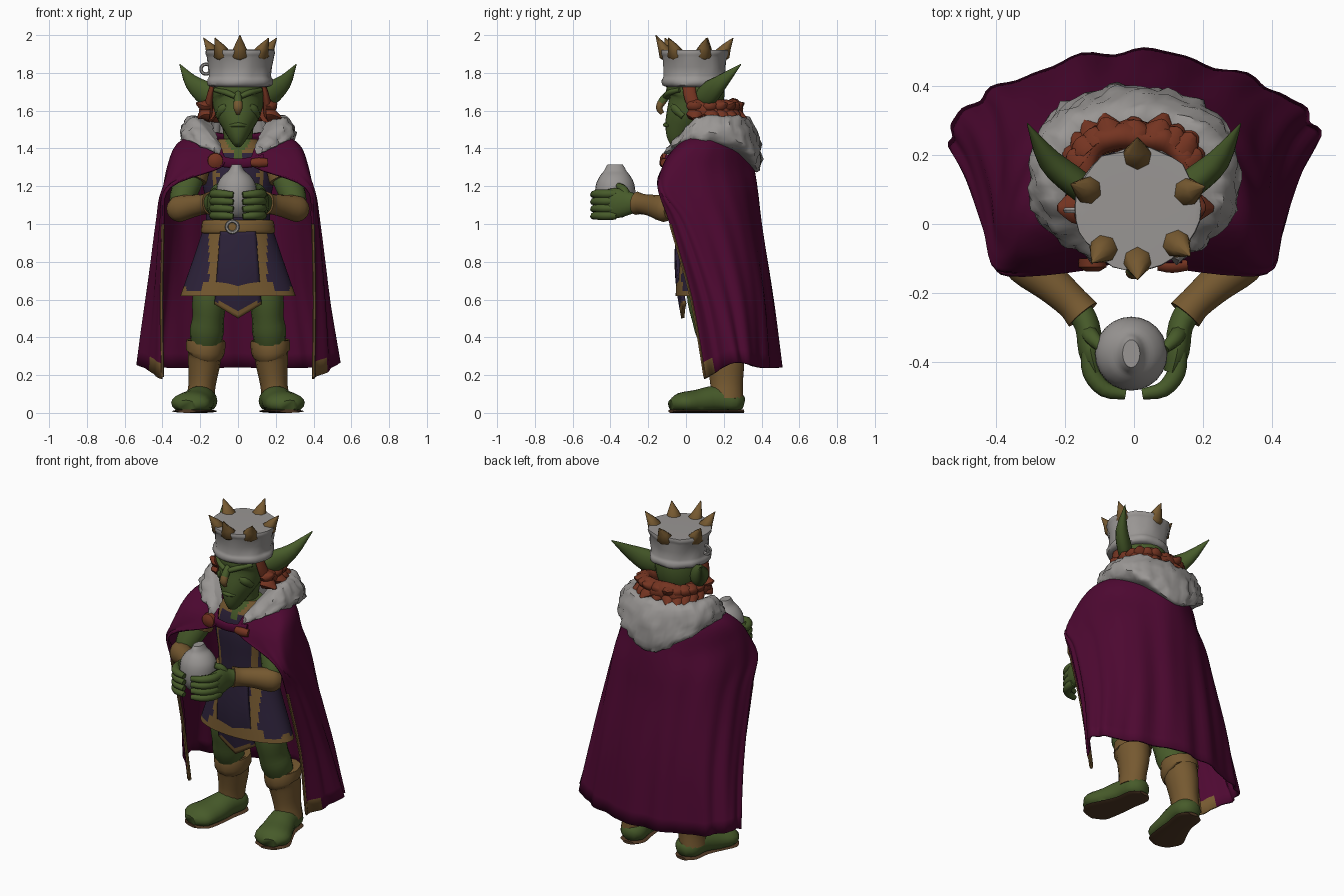
import bpy, bmesh, math, random
from mathutils import Vector, noise

random.seed(4)


def mat(name, r, g, b):
    m = bpy.data.materials.new(name)
    m.diffuse_color = (r, g, b, 1)
    return m


GREEN = mat("green skin", 0.063, 0.104, 0.023)
GOLD = mat("tan gold", 0.18, 0.10, 0.030)
WINE = mat("wine cloth", 0.075, 0.0025, 0.031)
GREY = mat("pale grey", 0.32, 0.305, 0.295)
RED = mat("rust red", 0.175, 0.034, 0.015)
INDIGO = mat("indigo cloth", 0.026, 0.016, 0.042)
BROWN = mat("dark sole", 0.08, 0.04, 0.018)


def spline(pts, steps):
    """Catmull-Rom samples through points of any dimension."""
    p = [Vector(q) for q in pts]
    p = [p[0] * 2 - p[1]] + p + [p[-1] * 2 - p[-2]]
    out = []
    for i in range(1, len(p) - 2):
        a, b, c, d = p[i - 1:i + 3]
        for k in range(steps):
            t = k / steps
            out.append(0.5 * (2 * b + (c - a) * t + (2 * a - 5 * b + 4 * c - d) * t * t
                              + (3 * b - a - 3 * c + d) * t ** 3))
    return out + [p[-2]]


def finish(bm, name, mats, rule=None, angle=50):
    bmesh.ops.recalc_face_normals(bm, faces=bm.faces)
    me = bpy.data.meshes.new(name)
    for m in mats:
        me.materials.append(m)
    if rule:
        for f in bm.faces:
            f.material_index = rule(f.calc_center_median())
    bm.to_mesh(me)
    bm.free()
    ob = bpy.data.objects.new(name, me)
    bpy.context.collection.objects.link(ob)
    me.shade_smooth()
    me.set_sharp_from_angle(angle=math.radians(angle))
    return ob


def tube(name, pts, mats, n=14, steps=3, ref=(1, 0, 0), floor=None, rule=None, rough=0):
    """Loft of elliptic rings along a path; each point is x, y, z, ru, rv."""
    xyz = spline([p[:3] for p in pts], steps)
    rad = spline([(p[3], p[4], 0) for p in pts], steps)
    bm, rings = bmesh.new(), []
    for i, c in enumerate(xyz):
        t = (xyz[min(i + 1, len(xyz) - 1)] - xyz[max(i - 1, 0)]).normalized()
        u = Vector(ref)
        u = (u - t * u.dot(t)).normalized()
        v = t.cross(u)
        ring = []
        for k in range(n):
            a = math.tau * k / n
            q = c + u * max(rad[i].x, .002) * math.cos(a) + v * max(rad[i].y, .002) * math.sin(a)
            q += (q - c).normalized() * rough * noise.noise(q * 14)
            if floor is not None:
                q.z = max(q.z, floor)
            ring.append(bm.verts.new(q))
        rings.append(ring)
    for a, b in zip(rings, rings[1:]):
        for k in range(n):
            bm.faces.new((a[k], a[(k + 1) % n], b[(k + 1) % n], b[k]))
    bm.faces.new(rings[0])
    bm.faces.new(rings[-1])
    return finish(bm, name, mats if isinstance(mats, tuple) else (mats,), rule)


def column(name, y, prof, mats, x=0, **kw):
    """Upright loft; profile rows are z, rx, ry."""
    return tube(name, [(x, y, z, a, b) for z, a, b in prof], mats, **kw)


def ring(name, loc, R, r, m):
    bpy.ops.mesh.primitive_torus_add(location=loc, rotation=(math.pi / 2, 0, 0), major_radius=R,
                                     minor_radius=r, major_segments=16, minor_segments=6)
    bpy.context.object.name = name
    bpy.context.object.data.materials.append(m)


def sheet(name, rows, mats, su, sv, bump, rule=None, close=False):
    """Mirrored cloth grid; each row holds points from front edge to centre back."""
    full = [spline([(-x, y, z) for x, y, z in r] + list(r[-2::-1]), su) for r in rows]
    cols = [spline([r[j] for r in full], sv) for j in range(len(full[0]))]
    bm = bmesh.new()
    V = [[bm.verts.new(bump(q, j / (len(cols) - 1))) for q in c] for j, c in enumerate(cols)]
    for a, b in zip(V, V[1:]):
        m = len(a)
        for k in range(m if close else m - 1):
            bm.faces.new((a[k], b[k], b[(k + 1) % m], a[(k + 1) % m]))
    if close:
        bm.faces.new(V[0])
        bm.faces.new(V[-1])
    return finish(bm, name, mats, rule)


# --- cape with folds that deepen toward the hem
def folds(q, u):
    a = 0.008 * min(1, max(0.1, 1.5 - q.z))
    d = Vector((q.x, q.y - 0.08, 0)).normalized()
    return q + d * a * (math.sin(u * 62) + 0.6 * math.sin(u * 101 + q.z * 3))


cape = sheet("cape", [
    [(.11, -.03, 1.42), (.21, .05, 1.475), (.18, .20, 1.49), (0, .26, 1.47)],
    [(.08, -.08, 1.38), (.305, -.005, 1.42), (.265, .19, 1.40), (0, .33, 1.38)],
    [(.09, -.12, 1.30), (.35, -.08, 1.32), (.30, .19, 1.28), (0, .36, 1.28)],
    [(.36, -.15, 1.195), (.40, -.085, 1.17), (.325, .23, 1.15), (0, .38, 1.15)],
    [(.395, -.085, 1.00), (.425, .03, 1.00), (.325, .285, .98), (0, .40, .98)],
    [(.405, .03, .60), (.475, .17, .62), (.345, .36, .62), (0, .455, .62)],
    [(.40, .10, .18), (.53, .255, .265), (.385, .395, .24), (0, .50, .24)]],
    (WINE, GOLD), 14, 5, folds,
    lambda c: int(c.z < .28 and c.y < .155 and abs(c.x) < .47))
s = cape.modifiers.new("thickness", 'SOLIDIFY')
s.thickness, s.offset = .012, 0


# --- fur collar draped down the back to a point
def fluff(q, u):
    d = Vector((q.x, q.y - .1, q.z - 1.4)).normalized()
    return q + d * (.022 * noise.noise(q * 24) + random.uniform(-.004, .004))


sheet("fur_collar", [
    [(.085, -.06, 1.40), (.13, .07, 1.50), (.13, .21, 1.56), (0, .25, 1.57)],
    [(.10, -.085, 1.41), (.23, .06, 1.56), (.215, .26, 1.565), (0, .345, 1.545)],
    [(.13, -.105, 1.40), (.285, .05, 1.50), (.26, .285, 1.47), (0, .395, 1.42)],
    [(.12, -.115, 1.375), (.285, .04, 1.445), (.23, .31, 1.39), (0, .39, 1.28)],
    [(.09, -.08, 1.37), (.21, .08, 1.42), (.17, .25, 1.38), (0, .33, 1.29)]],
    (GREY,), 12, 4, fluff, close=True)

# --- tunic with open neck, skirt, apron, belt
column("tunic", .08, [(.95, .17, .115), (1.1, .17, .125), (1.25, .19, .135), (1.36, .17, .12),
                      (1.45, .10, .08)], (INDIGO, GOLD, GREEN), n=48, steps=6,
       rule=lambda c: 2 if c.y < .1 and c.z > 1.34 and abs(c.x) < (c.z - 1.33) * .55
       else int(c.z > 1.37 or (c.y < .08 and .105 < abs(c.x) < .135)))
column("skirt", .09, [(1.0, .175, .12), (.85, .225, .13), (.72, .27, .14), (.62, .305, .145)],
       (INDIGO, GOLD), n=96, steps=8,
       rule=lambda c: int((c.y < .09 and (.10 < abs(c.x) < .155 or abs(c.x) < .19 and c.z < .69
                                          or abs(c.x) > .275 and c.z < .67)) or c.z < .64))
column("belt", .08, [(.95, .185, .125), (.96, .195, .137), (1.01, .19, .135), (1.02, .18, .125)],
       GOLD, n=32)
ring("belt_buckle", (-.03, -.06, .985), .03, .009, GREY)
bm = bmesh.new()
rows = []
for i in range(25):                      # apron cloth, pointed at the hem
    t = i / 24
    rows.append([bm.verts.new(((.095 + .03 * t) * (k / 6),
                               -.055 - .018 * math.sin(t * math.pi) + .03 * t + .01 * (k / 6) ** 2,
                               .96 - t * (.385 + .075 * (1 - abs(k) / 6)))) for k in range(-6, 7)])
for a, b in zip(rows, rows[1:]):
    for k in range(12):
        bm.faces.new((a[k], a[k + 1], b[k + 1], b[k]))
apron = finish(bm, "apron", (INDIGO, GOLD), lambda c: int(c.z < .54 + abs(c.x) * .45))
apron.modifiers.new("thickness", 'SOLIDIFY').thickness = .018

# --- head, neck, face
column("neck", .07, [(1.36, .085, .075), (1.45, .075, .075), (1.62, .10, .11)], GREEN)
tube("head", [(0, -.06, 1.415, .018, .025), (0, -.05, 1.445, .042, .055), (0, -.03, 1.50, .075, .085),
              (0, .0, 1.57, .115, .11), (0, .04, 1.64, .135, .145), (0, .05, 1.70, .143, .155),
              (0, .05, 1.77, .14, .15)], GREEN, n=20)
tube("nose", [(0, -.09, 1.69, .018, .02), (0, -.122, 1.655, .022, .022), (0, -.142, 1.615, .024, .018),
              (0, -.125, 1.585, .012, .012)], (GREEN, GOLD), rule=lambda c: int(c.z < 1.645))
tube("lips", [(-.04, -.085, 1.52, .010, .012), (0, -.108, 1.525, .012, .014),
              (.04, -.085, 1.52, .010, .012)], GREEN, ref=(0, 0, 1))

# --- cooking pot crown with spikes
column("pot", .045, [(1.725, .145, .145), (1.735, .172, .17), (1.765, .174, .172), (1.785, .164, .163),
                     (1.88, .173, .17), (1.90, .180, .177), (1.92, .178, .175), (1.92, .165, .163),
                     (1.90, .158, .156)], GREY, x=.01, n=32, steps=2, rough=.012)
ring("pot_handle", (-.17, .04, 1.82), .026, .009, GREY)
for i, deg in enumerate((90, 18, -42, -90, -130, 160)):
    c, w = math.cos(math.radians(deg)), math.sin(math.radians(deg))
    tip = 2.0 if deg == -90 else 1.985
    tube(f"crown_spike_{i}", [(.01 + r * c, .045 + r * w, z, a, b) for r, z, a, b in
                              ((.138, 1.88, .04, .03), (.148, 1.90, .05, .042),
                               (.172, 1.94, .03, .024), (.205, tip, .002, .002))],
         GOLD, n=8, steps=1, ref=(-w, c, 0))


# --- hair fringe round the back of the head, squarish, with swept locks
def sq(v):
    return math.copysign(abs(v) ** .7, v)


arc = [(.155 * sq(math.cos(a)), .10 + .15 * sq(math.sin(a))) for a in
       [math.radians(-12 + 204 * k / 12) for k in range(13)]]
tube("hair_band", [(x, y, 1.60, .055, .045) for x, y in arc], RED, ref=(0, .01, 1), rough=.02)
for i, (x, y) in enumerate(arc):
    d = Vector((x, y - .06, 0)).normalized()
    for j, z in enumerate((1.58, 1.625)):
        h = random.uniform(.055, .085) - .01 * j
        tube(f"hair_lock_{i}_{j}", [(x, y, z, .05, .035), (x + d.x * .03, y + d.y * .03, z, .045, .03),
                                    (x + d.x * h, y + d.y * h, z + .035 * j - .02, .010, .005)],
             RED, n=8, steps=2, ref=(-d.y, d.x, 0))

# --- jug held in both hands
column("jug", -.375, [(1.035, .04, .04), (1.05, .065, .065), (1.10, .097, .097), (1.16, .105, .107),
                      (1.215, .10, .10), (1.255, .075, .08), (1.28, .045, .06), (1.30, .032, .05),
                      (1.315, .025, .04)], GREY, n=24, x=-.008)

# --- chest strap and clasps
tube("cape_strap", [(-.14, -.10, 1.34, .03, .014), (0, -.105, 1.32, .026, .012),
                    (.14, -.10, 1.34, .03, .014)], WINE, ref=(0, 0, 1))
tube("round_clasp", [(-.12, -.10, 1.335, .042, .042), (-.12, -.125, 1.335, .04, .04),
                     (-.12, -.137, 1.335, .02, .02)], RED, steps=1)
tube("bar_clasp", [(.07, -.115, 1.325, .02, .02), (.11, -.12, 1.325, .026, .022),
                   (.155, -.115, 1.325, .022, .02)], RED, ref=(0, 0, 1))

# --- paired parts
for side, s in (("left", 1), ("right", -1)):
    def limb(name, pts, m, **kw):
        return tube(f"{side}_{name}", [(s * p[0],) + p[1:] for p in pts], m, **kw)

    limb("ear", [(.11, .07, 1.66, .035, .045), (.17, .12, 1.69, .042, .065),
                 (.245, .185, 1.75, .034, .042), (.308, .29, 1.845, .002, .003)],
         GREEN, ref=(s, -1, 0))
    limb("brow", [(.015, -.105, 1.675, .014, .018), (.06, -.088, 1.695, .016, .018),
                  (.12, -.03, 1.71, .012, .014)], GREEN, ref=(0, 0, 1))
    limb("cheek", [(.055, -.065, 1.625, .02, .02), (.08, -.045, 1.605, .028, .028),
                   (.10, -.01, 1.57, .02, .02)], GREEN, ref=(0, 0, 1))
    limb("sideburn", [(.135, .015, 1.73, .015, .035), (.15, .025, 1.67, .018, .035),
                      (.16, .06, 1.585, .025, .035), (.16, .07, 1.55, .01, .02)], RED)
    limb("cape_trim", [(.397, -.082, 1.00, .009, .009), (.405, .03, .60, .009, .009),
                       (.40, .10, .19, .009, .009)], GOLD, n=6)
    # arms
    limb("upper_arm", [(.21, .06, 1.36, .07, .07), (.255, -.02, 1.24, .075, .07),
                       (.295, -.075, 1.14, .068, .062), (.30, -.10, 1.085, .05, .05)], GREEN)
    limb("sleeve", [(.21, .05, 1.36, .075, .075), (.24, -.015, 1.27, .085, .08),
                    (.25, -.03, 1.235, .085, .08)], GOLD)
    limb("bracer", [(.345, -.085, 1.075, .05, .045), (.315, -.115, 1.08, .070, .062),
                    (.24, -.172, 1.095, .06, .056), (.178, -.228, 1.105, .054, .05),
                    (.148, -.262, 1.11, .062, .054)], GOLD, ref=(0, 0, 1))
    limb("hand", [(.165, -.24, 1.11, .04, .04), (.135, -.295, 1.11, .06, .037),
                  (.125, -.37, 1.11, .08, .036), (.11, -.43, 1.11, .07, .025)], GREEN, ref=(0, 0, 1))
    for k in range(4):
        z = 1.045 + .038 * k
        limb(f"finger_{k}", [(.132, -.37, z, .022, .022), (.123, -.43, z, .024, .026),
                             (.085, -.478, z, .022, .023), (.025, -.492, z - .005, .016, .016)],
             GREEN, n=8, ref=(0, 0, 1))
    limb("thumb", [(.135, -.31, 1.13, .025, .025), (.12, -.33, 1.18, .024, .024),
                   (.09, -.36, 1.205, .015, .015)], GREEN, n=8)
    # legs and footwear
    limb("leg", [(.13, .09, .72, .09, .09), (.15, .10, .60, .092, .095), (.158, .12, .50, .084, .09),
                 (.165, .14, .43, .09, .09), (.17, .18, .34, .075, .08)], GREEN)
    limb("boot", [(.20, .215, .07, .075, .09), (.19, .215, .15, .072, .088), (.18, .21, .25, .084, .10),
                  (.175, .20, .31, .09, .105), (.172, .195, .325, .102, .115), (.17, .19, .385, .102, .108),
                  (.17, .19, .37, .08, .08)], GOLD)
    limb("shoe", [(.18, .305, .05, .035, .03), (.185, .26, .06, .076, .065), (.20, .16, .07, .08, .075),
                  (.225, .06, .055, .095, .068), (.255, -.03, .05, .104, .056),
                  (.27, -.08, .04, .05, .028)], GREEN, floor=.014, n=18)
    limb("sole", [(.18, .305, .009, .035, .009), (.185, .26, .009, .076, .009), (.20, .16, .009, .076, .009),
                  (.225, .06, .009, .092, .009), (.255, -.03, .009, .10, .009),
                  (.27, -.08, .009, .05, .009)], BROWN, floor=0, n=12)
